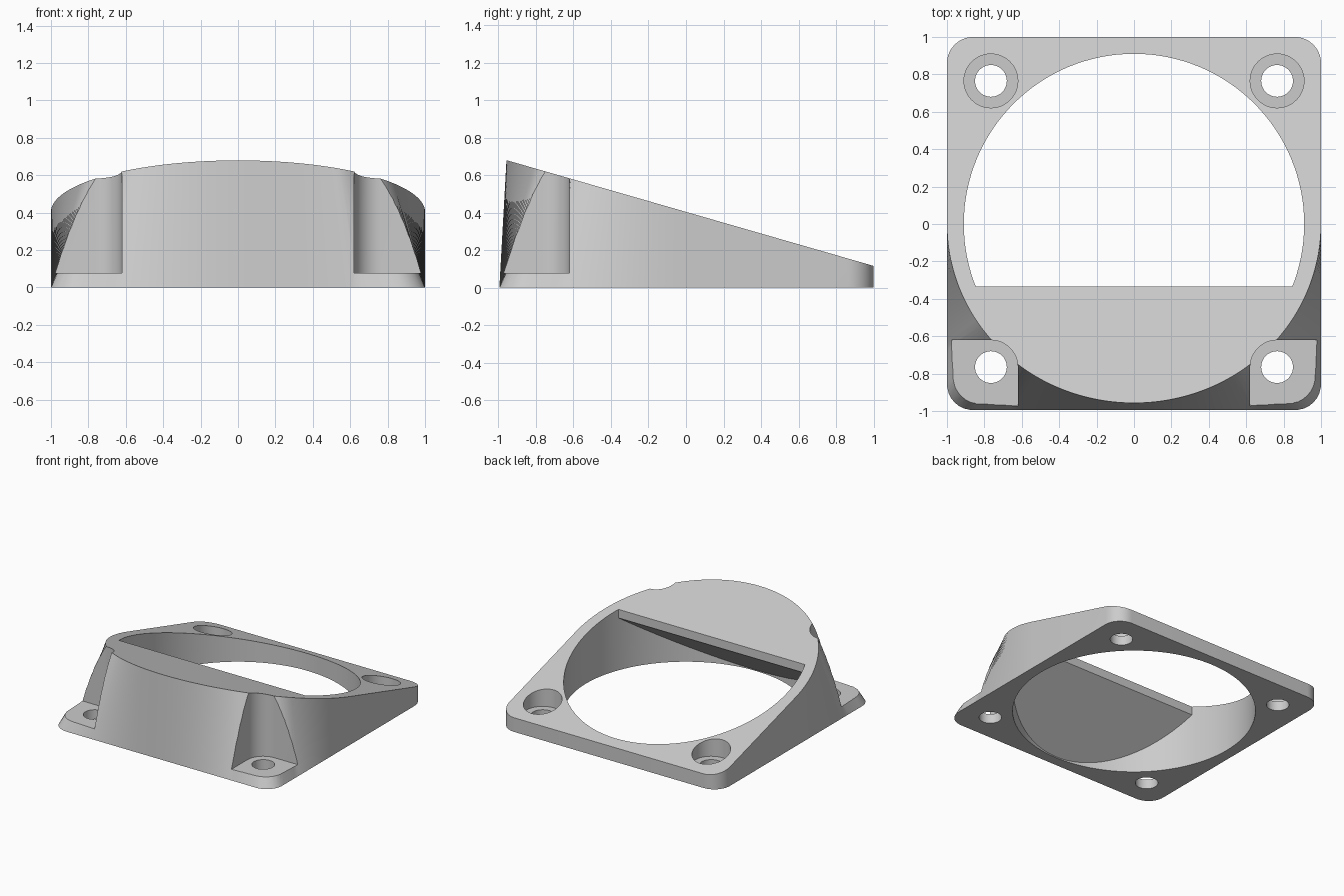
import bpy, bmesh, math
from math import cos, sin, pi, sqrt

if "Cube" in bpy.data.objects:
    bpy.data.objects.remove(bpy.data.objects["Cube"])

SLOPE = 0.288
HOLE = 0.765        # screw hole offset from the centre
BORE_R = 0.91
SINK_R = 0.144
FLOOR = 0.078       # height of the screw seats
R = 0.14            # base corner radius
C = 1 - R


def top(y):
    """Height of the slanted top plane."""
    return 0.404 - SLOPE * y


def arc(cx, cy, r, a0, a1, n):
    return [(cx + r * cos(a0 + (a1 - a0) * i / n),
             cy + r * sin(a0 + (a1 - a0) * i / n)) for i in range(n + 1)]


def circle(cx, cy, r, n):
    return arc(cx, cy, r, 0, 2 * pi, n)[:-1]


def base_point(c, s):
    """Point of the rounded square base in direction (c, s)."""
    a, b = abs(c), abs(s)
    t = 1 / max(a, b)
    if a * t > C and b * t > C:
        k = C * (a + b)
        t = k + sqrt(k * k - 2 * C * C + R * R)
    return c * t, s * t * 0.995


def add(name, bm):
    bmesh.ops.recalc_face_normals(bm, faces=bm.faces)
    me = bpy.data.meshes.new(name)
    bm.to_mesh(me)
    bm.free()
    ob = bpy.data.objects.new(name, me)
    bpy.context.collection.objects.link(ob)
    return ob


def loft(name, low, high):
    """Closed solid ruled between two matching 3D outlines."""
    bm = bmesh.new()
    a = [bm.verts.new(p) for p in low]
    b = [bm.verts.new(p) for p in high]
    bm.faces.new(a)
    bm.faces.new(b)
    for i in range(len(a)):
        j = (i + 1) % len(a)
        bm.faces.new((a[i], a[j], b[j], b[i]))
    return add(name, bm)


def upright(name, outline, z0, z1):
    return loft(name, [(x, y, z0) for x, y in outline], [(x, y, z1) for x, y in outline])


def cut(ob, cutter):
    m = ob.modifiers.new("cut", 'BOOLEAN')
    m.operation = 'DIFFERENCE'
    m.solver = 'EXACT'
    m.object = cutter
    bpy.context.view_layer.objects.active = ob
    bpy.ops.object.modifier_apply(modifier=m.name)
    bpy.data.objects.remove(cutter)


# Body: rounded square base lofted to a slanted top that is round at the front
back = arc(C, C, R, 0, pi / 2, 10) + arc(-C, C, R, pi / 2, pi, 10)
unit = arc(0, 0, 1, pi, 2 * pi, 144)
low = back + [base_point(c, s) for c, s in unit]
high = back + [(c, s * 0.957) for c, s in unit]
body = loft("fan_shroud", [(x, y, 0) for x, y in low], [(x, y, top(y)) for x, y in high])

# Round bore, with a wedge-shaped cover left standing over its front part:
# flush with the slanted top, its underside ramps down to the front rim
bore = upright("bore_cutter", circle(0, 0, BORE_R, 128), -0.2, 1.2)
y0, y1, z0 = -0.333, -1.2, top(-0.333) - 0.07
z1 = z0 + (0.008 - z0) * (y1 - y0) / (-BORE_R - y0)
side = [(y0, z0), (y0, 2), (y1, 2), (y1, z1)]
cover = loft("cover_keeper", [(-1.2, y, z) for y, z in side], [(1.2, y, z) for y, z in side])
cut(bore, cover)
cut(body, bore)

for s in (-1, 1):
    # Front screw seats, open towards the corner
    pocket = arc(HOLE, -HOLE, SINK_R, pi, pi / 2, 12) + [(1.2, -HOLE + SINK_R), (1.2, -1.2),
                                                         (HOLE - SINK_R, -1.2)]
    cut(body, upright("pocket_cutter", [(s * x, y) for x, y in pocket], FLOOR, 1.2))
    # Back counterbores
    cut(body, upright("counterbore_cutter", circle(s * HOLE, HOLE, SINK_R, 48), FLOOR, 1.2))
    # Screw holes
    for y in (-HOLE, HOLE):
        cut(body, upright("hole_cutter", circle(s * HOLE, y, 0.085, 40), -0.2, 0.6))

# Single grey colour
grey = bpy.data.materials.new("light_grey")
grey.diffuse_color = (0.6, 0.6, 0.6, 1)
grey.use_nodes = True
grey.node_tree.nodes["Principled BSDF"].inputs["Base Color"].default_value = grey.diffuse_color
body.data.materials.clear()
body.data.materials.append(grey)
for p in body.data.polygons:
    p.material_index = 0

bpy.ops.object.select_all(action='DESELECT')
body.select_set(True)
bpy.context.view_layer.objects.active = body
bpy.ops.object.shade_smooth_by_angle(angle=math.radians(30))
